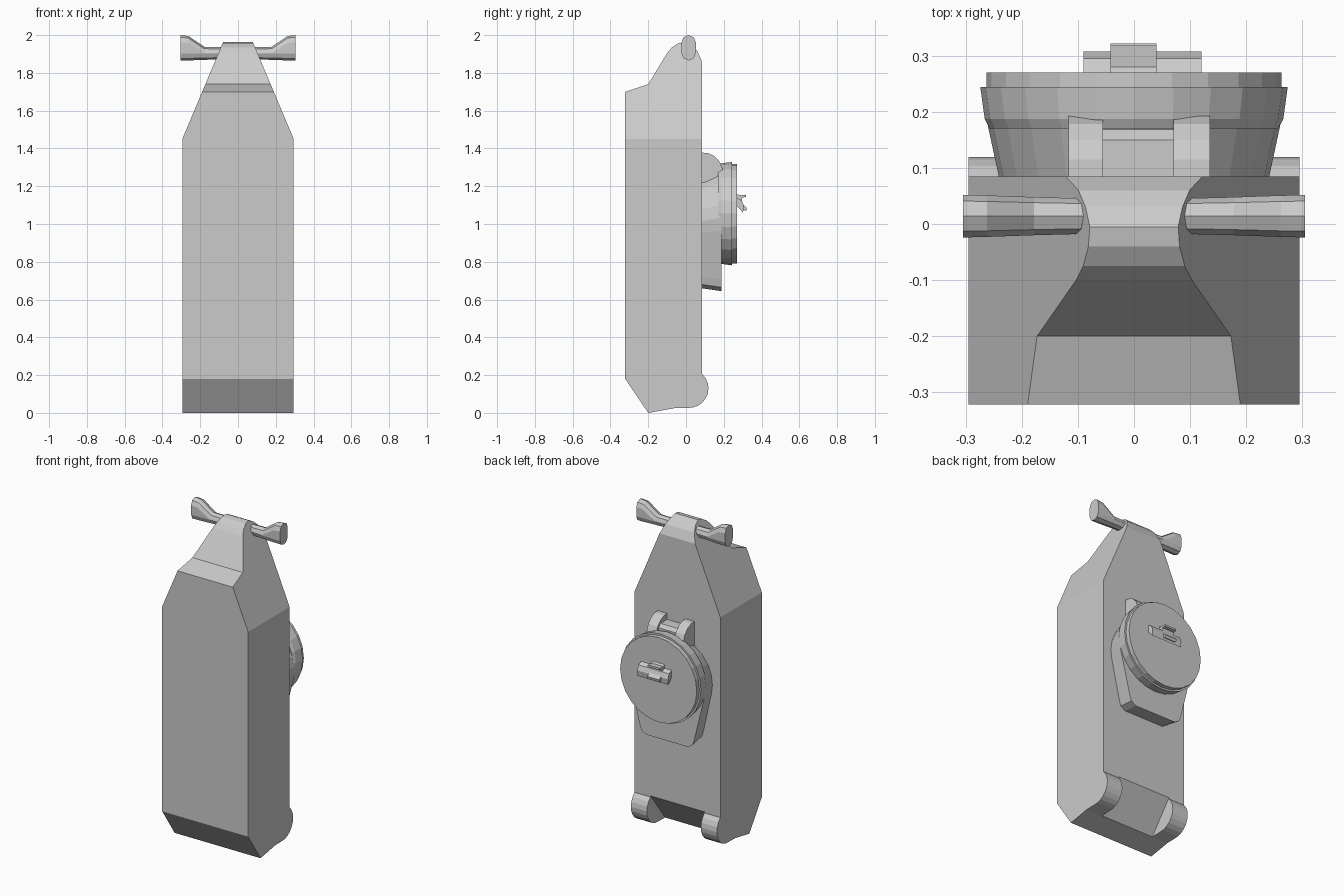
import bpy, bmesh
from math import sin, cos, pi, radians
from mathutils import Vector

if "Cube" in bpy.data.objects:
    bpy.data.objects.remove(bpy.data.objects["Cube"])


def loft(name, rings, cut_planes=()):
    """Skin equal-length rings, cap both ends, then optionally trim by planes."""
    bm = bmesh.new()
    loops = [[bm.verts.new(p) for p in ring] for ring in rings]
    for a, b in zip(loops, loops[1:]):
        for i in range(len(a)):
            j = (i + 1) % len(a)
            bm.faces.new((a[i], a[j], b[j], b[i]))
    bm.faces.new(loops[0][::-1])
    bm.faces.new(loops[-1])
    for co, no in cut_planes:
        res = bmesh.ops.bisect_plane(
            bm, geom=bm.verts[:] + bm.edges[:] + bm.faces[:], dist=1e-5,
            plane_co=co, plane_no=no, clear_outer=True)
        edges = [e for e in res["geom_cut"] if isinstance(e, bmesh.types.BMEdge)]
        bmesh.ops.edgenet_fill(bm, edges=edges)
    bmesh.ops.recalc_face_normals(bm, faces=bm.faces[:])
    mesh = bpy.data.meshes.new(name)
    bm.to_mesh(mesh)
    bm.free()
    obj = bpy.data.objects.new(name, mesh)
    bpy.context.collection.objects.link(obj)
    return obj


def prism(name, profile, x0, x1, cut_planes=()):
    """Extrude a (y, z) profile along x."""
    return loft(name, [[(x, y, z) for y, z in profile] for x in (x0, x1)], cut_planes)


def arc(cy, cz, r, a0, a1, n):
    angles = [radians(a0 + (a1 - a0) * i / n) for i in range(n + 1)]
    return [(cy + r * cos(a), cz + r * sin(a)) for a in angles]


# Main body: side profile with the upper corners trimmed to a taper
body_profile = [(-.2, 0), (-.06, .025), (.085, .215), (.085, 1.86), (.06, 1.915),
                (.03, 1.945), (-.005, 1.963), (-.04, 1.957), (-.075, 1.935),
                (-.1, 1.905), (-.2, 1.74), (-.322, 1.70), (-.322, .18)]
tapers = [(Vector((s * .295, 0, 1.45)), Vector((s * .51, 0, .215))) for s in (-1, 1)]
prism("body", body_profile, -.295, .295, tapers)

# Rounded lugs at the lower back corners
lug_profile = [(-.06, .025)] + arc(.015, .13, .104, -95, 48, 9) + [(.085, .215)]
for side, s in (("left", -1), ("right", 1)):
    prism("foot_lug_" + side, lug_profile, s * .185, s * .295)


# Cross bar through the top, with flared ends
def capsule(x, z0, z1, r):
    pts = arc(.014, z1 - r, r, 0, 180, 4) + arc(.014, z0 + r, r, 180, 360, 4)
    return [(x, y, z) for y, z in pts]


half = [(.305, 1.866, 2.0, .038), (.262, 1.866, 1.995, .037),
        (.178, 1.869, 1.938, .034), (.085, 1.872, 1.936, .0315)]
stations = [(-x, a, b, r) for x, a, b, r in half] + half[::-1]
loft("cross_bar", [capsule(*s) for s in stations])


# Housing under the lid: round at the top with a narrowing tongue below
def housing_ring(y, r, cz, grow):
    upper = arc(0, cz, r, -15, 195, 14)
    lower = [(-.18, .72), (-.168, .68), (-.135, .66), (.135, .66), (.168, .68), (.18, .72)]
    lower = [(x * (1 + grow), z - grow * .3) for x, z in lower]
    return [(x, y, z) for x, z in upper + lower]


loft("lid_housing", [housing_ring(.08, .24, 1.015, 0), housing_ring(.187, .263, 1.035, .05)])


# Round lid: flared rim and a slightly smaller cap
def disc(name, levels, n=24):
    loft(name, [[(r * cos(2 * pi * i / n), y, 1.055 + r * sin(2 * pi * i / n))
                 for i in range(n)] for y, r in levels])


disc("lid_rim", [(.17, .257), (.187, .266), (.244, .274)])
disc("lid_cap", [(.24, .263), (.27, .263)])

# Hinge above the lid: two rounded ears and a bar between
ear = [(.08, 1.22), (.08, 1.378), (.115, 1.376), (.15, 1.36), (.178, 1.33),
       (.192, 1.295), (.195, 1.22)]
prism("hinge_ear_left", ear, .07, .135)
prism("hinge_ear_right", ear, -.117, -.055)
prism("hinge_bar", [(.08, 1.24), (.08, 1.34), (.15, 1.34), (.168, 1.32), (.168, 1.24)],
      -.06, .08)

# Latch: wide wedge flap with a hooked tab
prism("latch_flap", [(.265, 1.1), (.302, 1.06), (.307, 1.095), (.295, 1.125), (.265, 1.14)],
      -.09, .12)
prism("latch_tab", [(.265, 1.165), (.28, 1.152), (.318, 1.155), (.318, 1.143), (.298, 1.14),
                    (.296, 1.11), (.322, 1.085), (.318, 1.068), (.295, 1.08), (.265, 1.1)],
      -.042, .04)
